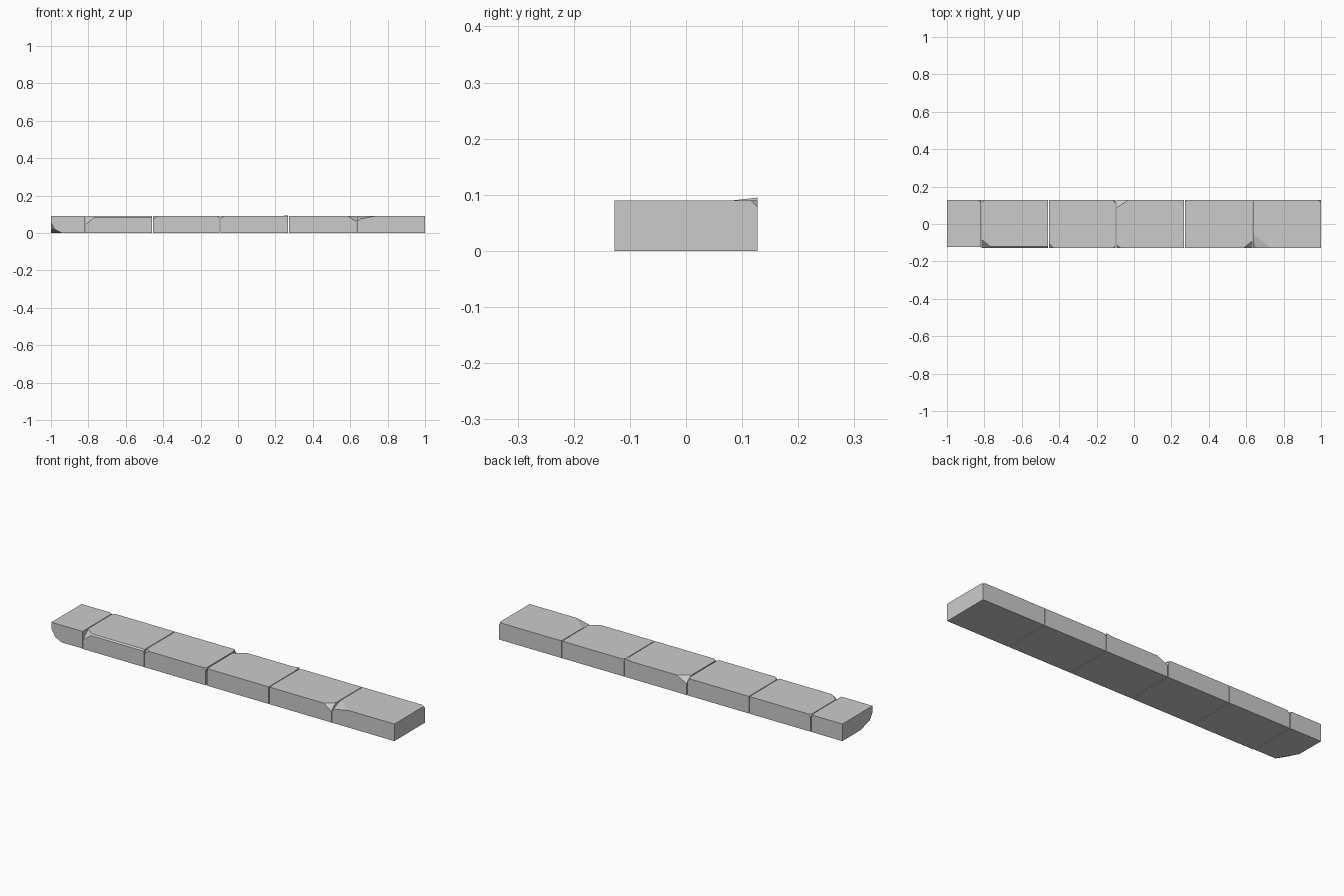
import bpy, bmesh
from mathutils import Vector

if "Cube" in bpy.data.objects:
    bpy.data.objects.remove(bpy.data.objects["Cube"])

T = 0.09      # top height
F, B = -0.127, 0.127   # front and back


def make_object(name, bm):
    bmesh.ops.recalc_face_normals(bm, faces=bm.faces[:])
    mesh = bpy.data.meshes.new(name)
    bm.to_mesh(mesh)
    bm.free()
    obj = bpy.data.objects.new(name, mesh)
    bpy.context.collection.objects.link(obj)


def chip(bm, centre, pts):
    """Slice off the side of the plane that faces away from the centre."""
    a, b, c = (Vector(p) for p in pts)
    n = (b - a).cross(c - a).normalized()
    if n.dot(centre - a) > 0:
        n = -n
    cut = bmesh.ops.bisect_plane(
        bm, geom=bm.verts[:] + bm.edges[:] + bm.faces[:], dist=1e-6,
        plane_co=a, plane_no=n, clear_outer=True)
    edges = [e for e in cut['geom_cut'] if isinstance(e, bmesh.types.BMEdge)]
    bmesh.ops.holes_fill(bm, edges=edges, sides=0)


def corner(x, y, dx, dy, dz):
    """Three plane points for a broken top corner."""
    return [(x + dx, y, T), (x, y + dy, T), (x, y, T - dz)]


def block(name, x0, x1, chips, front=F):
    bm = bmesh.new()
    bmesh.ops.create_cube(bm, size=1)
    for v in bm.verts:
        v.co = (x0 if v.co.x < 0 else x1, front if v.co.y < 0 else B,
                0 if v.co.z < 0 else T)
    centre = Vector(((x0 + x1) / 2, 0, T / 2))
    for pts in chips:
        chip(bm, centre, pts)
    make_object(name, bm)


# Short left end stone, with a broken lower front corner
block("kerb_stone_1", -1.0, -0.819, [
    [(-0.94, F, 0), (-1, -0.024, 0), (-1, -0.10, 0.022)],
    [(-1, -0.10, 0.022), (-1, F, 0.06), (-0.988, F, 0.04)],
    corner(-0.819, B, -0.012, -0.012, 0.012)], front=-0.124)

# Stone with a worn front edge and broken front left corner
block("kerb_stone_2", -0.815, -0.459, [
    [(-0.8, F + 0.007, T), (-0.5, F + 0.007, T), (-0.5, F, T - 0.007)],
    corner(-0.815, F, 0.055, 0.045, 0.045),
    corner(-0.815, B, 0.012, -0.012, 0.015)])

block("kerb_stone_3", -0.455, -0.099, [
    corner(-0.455, F, 0.025, 0.025, 0.018),
    corner(-0.099, F, -0.01, 0.012, 0.012),
    corner(-0.099, B, -0.012, -0.02, 0.015)])

block("kerb_stone_4", -0.093, 0.268, [
    corner(-0.093, B, 0.06, -0.04, 0.03),
    corner(-0.093, F, 0.02, 0.015, 0.012)])

block("kerb_stone_5", 0.272, 0.633, [
    corner(0.633, F, -0.045, 0.037, 0.03),
    corner(0.272, B, 0.012, -0.012, 0.012)])

# Right end stone with a long shallow break and a deeper one at the joint
block("kerb_stone_6", 0.637, 1.0, [
    corner(0.637, F, 0.095, 0.075, 0.018),
    corner(0.637, F, 0.04, 0.06, 0.028),
    corner(1.0, B, -0.015, -0.012, 0.012)])

# Small raised lip at the back of the fourth stone
bm = bmesh.new()
for p in [(0.228, B, T), (0.268, 0.083, T), (0.268, B, T), (0.268, B, 0.095)]:
    bm.verts.new(p)
bmesh.ops.convex_hull(bm, input=bm.verts[:])
make_object("raised_lip", bm)
